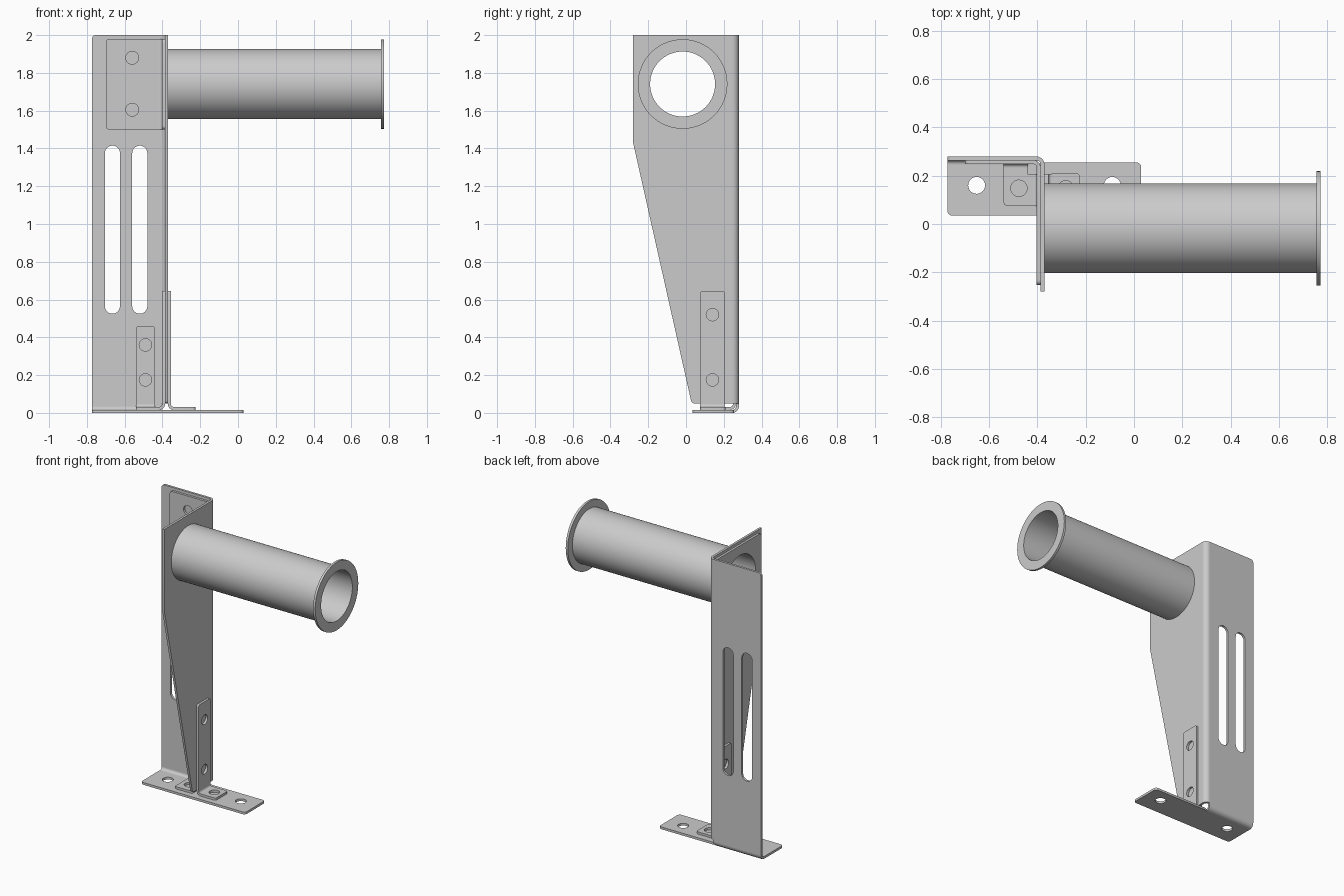
import bpy, bmesh
from mathutils import Vector, Matrix

if "Cube" in bpy.data.objects:
    bpy.data.objects.remove(bpy.data.objects["Cube"])

T = 0.016  # sheet thickness


def outline(pts, n=6):
    """Closed 2D outline; each point is (u, v) or (u, v, fillet)."""
    out = []
    for i, p in enumerate(pts):
        c = Vector(p[:2])
        r = p[2] if len(p) > 2 else 0
        if r == 0:
            new = [c]
        else:
            a = c + (Vector(pts[i - 1][:2]) - c).normalized() * r
            b = c + (Vector(pts[(i + 1) % len(pts)][:2]) - c).normalized() * r
            ha, hb = a.lerp(c, 0.5523), b.lerp(c, 0.5523)
            new = []
            for k in range(n + 1):
                t = k / n
                s = 1 - t
                new.append(a * s**3 + ha * 3 * s * s * t + hb * 3 * s * t * t + b * t**3)
        for q in new:
            if not out or (q - out[-1]).length > 1e-4:
                out.append(q)
    if (out[0] - out[-1]).length < 1e-4:
        out.pop()
    return out


def rect(u0, v0, u1, v1, r=0, n=6):
    return outline([(u0, v0, r), (u1, v0, r), (u1, v1, r), (u0, v1, r)], n)


def circle(u, v, r, n=6):
    return rect(u - r, v - r, u + r, v + r, r, n)


def bend(cu, cv, su, sv, R):
    """Quarter-round sheet bend with its outer corner at (cu, cv)."""
    return outline([(cu + su * R, cv), (cu, cv, R), (cu, cv + sv * R),
                    (cu + su * T, cv + sv * R), (cu + su * T, cv + sv * T, R - T),
                    (cu + su * R, cv + sv * T)])


def plate(axis, lo, hi, loops):
    """Extrude filled outlines (first outer, rest holes) along an axis."""
    cu = bpy.data.curves.new("sheet", 'CURVE')
    cu.dimensions = '2D'
    cu.fill_mode = 'BOTH'
    cu.extrude = (hi - lo) / 2
    for loop in loops:
        sp = cu.splines.new('POLY')
        sp.points.add(len(loop) - 1)
        for pt, q in zip(sp.points, loop):
            pt.co = (q.x, q.y, 0, 1)
        sp.use_cyclic_u = True
    ob = bpy.data.objects.new("sheet", cu)
    bpy.context.collection.objects.link(ob)
    bpy.ops.object.select_all(action='DESELECT')
    ob.select_set(True)
    bpy.context.view_layer.objects.active = ob
    bpy.ops.object.convert(target='MESH')
    ob = bpy.context.view_layer.objects.active
    rows = {'x': ((0, 0, 1), (1, 0, 0), (0, 1, 0)),
            'y': ((1, 0, 0), (0, 0, 1), (0, 1, 0)),
            'z': ((1, 0, 0), (0, 1, 0), (0, 0, 1))}[axis]
    m = Matrix(rows).to_4x4() @ Matrix.Translation((0, 0, (lo + hi) / 2))
    bm = bmesh.new()
    bm.from_mesh(ob.data)
    bmesh.ops.transform(bm, matrix=m, verts=bm.verts)
    bmesh.ops.remove_doubles(bm, verts=bm.verts, dist=1e-5)
    bmesh.ops.recalc_face_normals(bm, faces=bm.faces)
    bm.to_mesh(ob.data)
    bm.free()
    return ob


def part(name, obs):
    bpy.ops.object.select_all(action='DESELECT')
    for o in obs:
        o.select_set(True)
    bpy.context.view_layer.objects.active = obs[0]
    if len(obs) > 1:
        bpy.ops.object.join()
    ob = bpy.context.view_layer.objects.active
    ob.name = name
    bpy.ops.object.shade_smooth_by_angle(angle=0.6)


XO, YO = -0.371, 0.28        # outer faces of the folded column
XI, YI = XO - T, YO - T      # inner faces
R, RB = 0.034, 0.030         # bend radii
CY, CZ = -0.018, 1.741       # tube centre
bore = circle(CY, CZ, 0.172, 16)

# Folded column: slotted back, tapered side, base flange
slots = [rect(u, 0.525, u + 0.08, 1.415, 0.04) for u in (-0.705, -0.56)]
part("column", [
    plate('y', YI, YO, [outline([(-0.773, R), (-0.405, R), (-0.405, 0.05), (XO - R, 0.05),
                                 (XO - R, 2), (-0.773, 2, 0.02)])] + slots),
    plate('z', 0.05, 2, [bend(XO, YO, -1, -1, R)]),
    plate('x', XI, XO, [outline([(YO - R, 0.05), (YO - R, 2), (-0.28, 2), (-0.28, 1.43),
                                 (0.03, 0.05, 0.015)]), bore]),
    plate('x', -0.773, -0.405, [bend(YO, 0, -1, 1, R)]),
    plate('z', 0, T, [outline([(-0.773, 0.035, 0.02), (0.03, 0.035, 0.02), (0.03, 0.255, 0.02),
                               (-0.385, 0.255), (-0.405, YO - R), (-0.773, YO - R)]),
                      circle(-0.652, 0.16, 0.035), circle(-0.09, 0.16, 0.035)]),
])

# Upper reinforcement angle inside the column
part("upper_bracket", [
    plate('y', YI - T, YI, [outline([(-0.70, 1.5, 0.02), (XI - RB, 1.5), (XI - RB, 1.98),
                                     (-0.70, 1.98, 0.02)]),
                            circle(-0.56, 1.88, 0.034), circle(-0.56, 1.605, 0.034)]),
    plate('z', 1.5, 1.98, [bend(XI, YI, -1, -1, RB)]),
    plate('x', XI - T, XI, [outline([(YI - RB, 1.5), (YI - RB, 1.98), (-0.253, 1.98, 0.02),
                                     (-0.253, 1.5, 0.02)]), bore]),
])


def side_flange(x0, corner, sx):
    holes = [circle(0.14, z, 0.033) for z in (0.52, 0.175)]
    tall = outline([(0.075, T + RB), (0.205, T + RB), (0.205, 0.645, 0.012), (0.075, 0.645, 0.012)])
    return [plate('x', x0, x0 + T, [tall] + holes),
            plate('y', 0.075, 0.205, [bend(corner, T, sx, 1, RB)])]


# Inner foot bracket with side and back flanges
part("inner_foot_bracket", side_flange(XI - T, XI, -1) + [
    plate('z', T, 2 * T, [outline([(-0.54, 0.075, 0.015), (XI - RB, 0.075), (XI - RB, 0.205),
                                   (-0.44, 0.205), (-0.44, YI - RB), (-0.54, YI - RB)]),
                          circle(-0.477, 0.148, 0.034)]),
    plate('x', -0.54, -0.44, [bend(YI, T, -1, 1, RB)]),
    plate('y', YI - T, YI, [outline([(-0.54, T + RB), (-0.44, T + RB), (-0.44, 0.46, 0.015),
                                     (-0.54, 0.46, 0.015)]),
                            circle(-0.49, 0.36, 0.033), circle(-0.49, 0.175, 0.033)]),
])

# Outer foot bracket
part("outer_foot_bracket", side_flange(XO, XO, 1) + [
    plate('z', T, 2 * T, [outline([(XO + RB, 0.075), (-0.225, 0.075, 0.015),
                                   (-0.225, 0.21, 0.015), (XO + RB, 0.21)]),
                          circle(-0.283, 0.145, 0.034)]),
])

# Hollow arm and its end collar
part("arm_tube", [plate('x', XO, 0.757, [circle(CY, CZ, 0.186, 16), bore])])
part("end_collar", [plate('x', 0.757, 0.773, [circle(CY, CZ, 0.237, 16), bore])])
